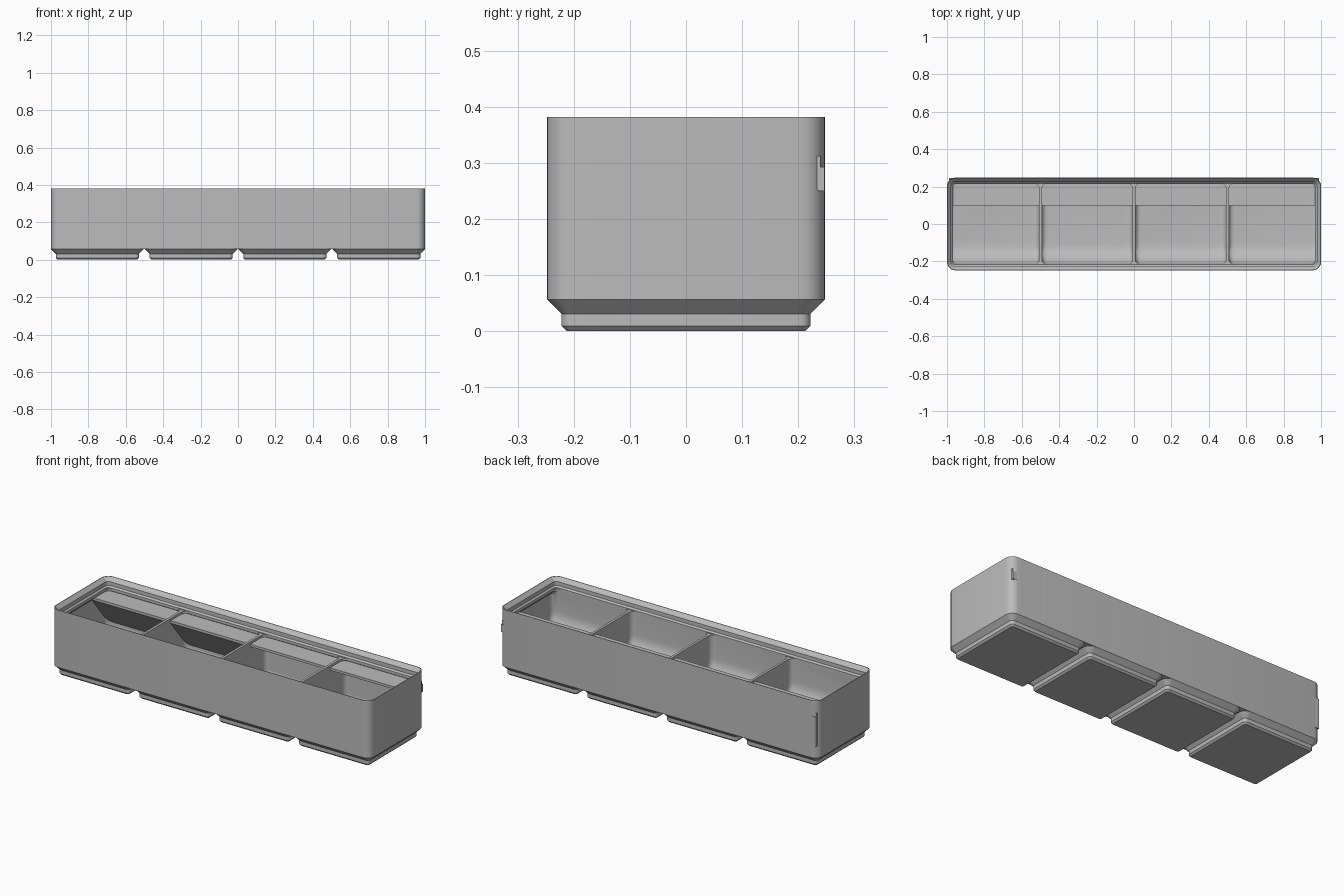
import bpy, bmesh, math

if "Cube" in bpy.data.objects:
    bpy.data.objects.remove(bpy.data.objects["Cube"])

HX, HY, R = 1.0, 0.248, 0.045      # outer half sizes and corner radius
WALL, LIP = 0.0113, 0.031          # wall thickness, lip thickness
FLOOR, DIV_TOP = 0.084, 0.325

grey = bpy.data.materials.new("grey plastic")
grey.diffuse_color = (0.5, 0.5, 0.5, 1)
grey.use_nodes = True
grey.node_tree.nodes["Principled BSDF"].inputs["Base Color"].default_value = grey.diffuse_color


def ring(x0, x1, y0, y1, r, z, n=6):
    """Points of a rounded rectangle, counter-clockwise."""
    pts = []
    for cx, cy, a in ((x1 - r, y1 - r, 0), (x0 + r, y1 - r, 90),
                      (x0 + r, y0 + r, 180), (x1 - r, y0 + r, 270)):
        for i in range(n + 1):
            t = math.radians(a + 90 * i / n)
            pts.append((cx + r * math.cos(t), cy + r * math.sin(t), z))
    return pts


def finish(name, bm, smooth=True):
    bmesh.ops.recalc_face_normals(bm, faces=bm.faces)
    me = bpy.data.meshes.new(name)
    bm.to_mesh(me)
    bm.free()
    me.materials.append(grey)
    ob = bpy.data.objects.new(name, me)
    bpy.context.collection.objects.link(ob)
    if smooth:
        shade(ob)
    return ob


def shade(ob):
    bpy.ops.object.select_all(action='DESELECT')
    ob.select_set(True)
    bpy.context.view_layer.objects.active = ob
    bpy.ops.object.shade_smooth_by_angle(angle=math.radians(30))


def loft(name, rings, smooth=True):
    """Capped solid skinned through a stack of rings."""
    bm = bmesh.new()
    vs = [[bm.verts.new(p) for p in r] for r in rings]
    n = len(vs[0])
    for a, b in zip(vs, vs[1:]):
        for i in range(n):
            j = (i + 1) % n
            bm.faces.new((a[i], a[j], b[j], b[i]))
    bm.faces.new(vs[0][::-1])
    bm.faces.new(vs[-1])
    return finish(name, bm, smooth)


def prism(name, profile, x0, x1):
    """Extrude a (y, z) outline along x."""
    return loft(name, [[(x, y, z) for y, z in profile] for x in (x0, x1)], False)


# Feet: stepped and chamfered pads, one per unit
for k in range(4):
    cx = -0.752 + k * 0.5015
    rings = []
    for h, r, z in ((0.2125, 0.010, 0), (0.222, 0.019, 0.0096),
                    (0.222, 0.019, 0.031), (0.248, 0.045, 0.0568)):
        rings.append(ring(cx - h, cx + h, -h, h, r, z))
    loft("foot_%d" % (k + 1), rings)

# Body: outer wall, stacking lip and a solid core to be hollowed
steps = ((0, 0.0567), (0, 0.382), (0.003, 0.382), (0.0227, 0.3605),
         (0.0227, 0.339), (LIP, 0.3305), (LIP, DIV_TOP))
body = loft("bin_body", [ring(-HX + d, HX - d, -HY + d, HY - d, R - d, z)
                         for d, z in steps], False)

# Compartment cutters: rounded floor edges, front scoop, undercut below the lip
edges = [-HX + WALL, -0.5, 0.0, 0.5, HX - WALL]
half = 0.007
fil, scoop = 0.033, 0.11
levels = [FLOOR + scoop * (1 - math.cos(math.radians(a))) for a in range(0, 91, 9)]
levels += [FLOOR + fil * (1 - math.cos(math.radians(a))) for a in (30, 50, 70, 90)]
levels = sorted(levels) + [0.295, 0.315, 0.335]


def arc(z, r):
    """Inset of a quarter-round of radius r at height z."""
    d = max(0.0, r - (z - FLOOR))
    return r - math.sqrt(max(0.0, r * r - d * d))


for k in range(4):
    x0 = edges[k] + (half if k else 0)
    x1 = edges[k + 1] - (half if k < 3 else 0)
    rings = []
    for z in levels:
        f, s = arc(z, fil) * 0.9, arc(z, scoop)
        u = WALL + (LIP - WALL) * min(1, max(0, (z - 0.295) / 0.02))
        rings.append(ring(max(x0 + f, -HX + u), min(x1 - f, HX - u),
                          -HY + LIP + s, min(HY - WALL - f, HY - u), 0.03, z))
    cutter = loft("compartment_cutter_%d" % (k + 1), rings, False)
    cutter.hide_render = True
    mod = body.modifiers.new("cut", 'BOOLEAN')
    mod.operation = 'DIFFERENCE'
    mod.solver = 'EXACT'
    mod.object = cutter
    bpy.context.view_layer.objects.active = body
    body.select_set(True)
    bpy.ops.object.modifier_apply(modifier=mod.name)
    bpy.data.objects.remove(cutter)
shade(body)

# Label shelves: deep wedges on the left pair, shallow ones on the right pair
for k in range(4):
    low = 0.125 if k < 2 else 0.25
    prof = [(0.1, 0.312), (0.1, 0.298), (0.24, low), (0.24, 0.312)]
    prism("label_shelf_%d" % (k + 1), prof, edges[k] + 0.001, edges[k + 1] - 0.001)

# Shelf ends showing through the rounded back corners
for side, low in ((-1, 0.125), (1, 0.25)):
    prof = [(0.236, low), (0.247, low), (0.247, 0.293), (0.236, 0.293)]
    prism("shelf_end", prof, *sorted((side * 0.95, side * 0.988)))
